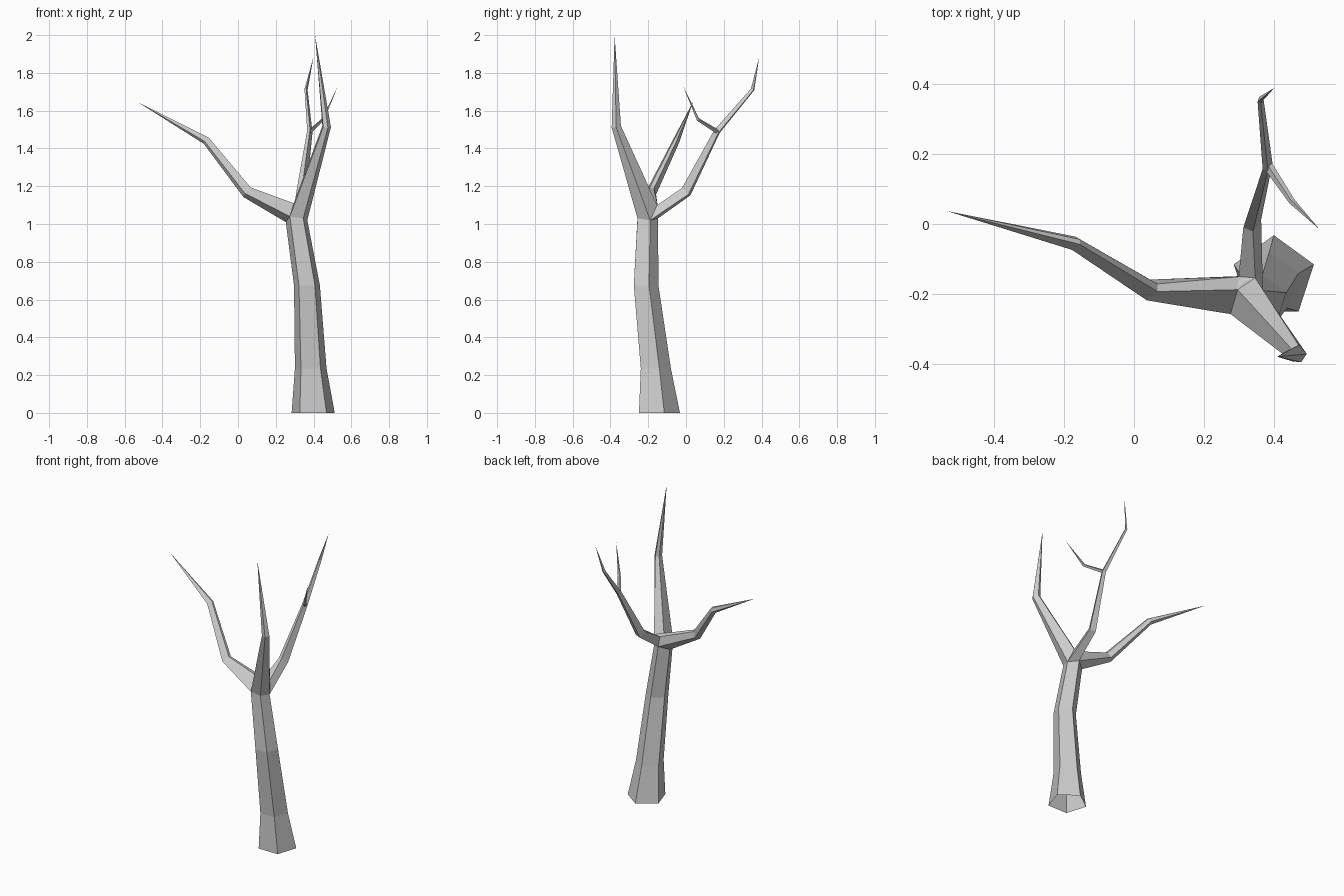
import bpy
from math import sin, cos, radians
from mathutils import Vector

if "Cube" in bpy.data.objects:
    bpy.data.objects.remove(bpy.data.objects["Cube"], do_unlink=True)

# One grey bark colour
bark = bpy.data.materials.new("grey_bark")
bark.use_nodes = True
colour = (0.6, 0.6, 0.6, 1)
bark.diffuse_color = colour
bark.node_tree.nodes["Principled BSDF"].inputs["Base Color"].default_value = colour


def loft(name, loops, tip=None):
    """Skin a list of equal loops, optionally closing on a point."""
    n = len(loops[0])
    verts = [v for loop in loops for v in loop]
    faces = []
    for k in range(len(loops) - 1):
        for i in range(n):
            j = (i + 1) % n
            faces.append((k * n + i, k * n + j, k * n + n + j, k * n + n + i))
    if tip is not None:
        last = len(verts) - n
        verts.append(Vector(tip))
        faces += [(last + i, last + (i + 1) % n, len(verts) - 1) for i in range(n)]
    mesh = bpy.data.meshes.new(name)
    mesh.from_pydata(verts, [], faces)
    mesh.materials.append(bark)
    obj = bpy.data.objects.new(name, mesh)
    bpy.context.collection.objects.link(obj)


def pentagon(x, y, z, r):
    return [Vector((x + r * cos(radians(a)), y + r * sin(radians(a)), z))
            for a in range(90, 450, 72)]


def branch(name, base, joints, tip):
    """Grow a tapering limb from a base loop through (centre, radius) joints."""
    loops = [base]
    points = [sum(base, Vector()) / len(base)] + [Vector(c) for c, r in joints] + [Vector(tip)]
    for k, (centre, radius) in enumerate(joints, 1):
        before = (points[k] - points[k - 1]).normalized()
        after = (points[k + 1] - points[k]).normalized()
        along = (before + after).normalized()
        prev = loops[-1]
        mid = points[k - 1]
        normal = Vector()
        for i, v in enumerate(prev):
            normal += (v - mid).cross(prev[(i + 1) % len(prev)] - mid)
        turn = normal.normalized().rotation_difference(along)
        ring = []
        for v in prev:
            spoke = turn @ (v - mid)
            spoke -= along * spoke.dot(along)
            ring.append(points[k] + spoke.normalized() * radius)
        loops.append(ring)
    loft(name, loops, tip)


# Trunk
trunk = [pentagon(0.398, -0.152, 0, 0.12), pentagon(0.385, -0.168, 0.235, 0.088),
         pentagon(0.365, -0.218, 0.675, 0.072), pentagon(0.31, -0.208, 1.03, 0.06)]
back, left, front_l, front_r, right = trunk[-1]
left.z, front_l.z, right.z = 1.01, 1.04, 1.02
loft("trunk", trunk)

# Crown where the limbs part
crown_a = Vector((0.295, -0.187, 1.11))
crown_b = Vector((0.345, -0.153, 1.1))
crown_c = Vector((0.298, -0.15, 1.1))
loft("crown", [[crown_a, crown_b, crown_c]], (0.313, -0.163, 1.105))

# Main limbs
branch("side_branch", [back, left, front_l, crown_a, crown_c],
       [((0.048, -0.188, 1.168), 0.032), ((-0.167, -0.055, 1.44), 0.021)],
       (-0.533, 0.037, 1.647))
branch("front_branch", [front_l, front_r, right, crown_b, crown_a],
       [((0.466, -0.37, 1.515), 0.026)], (0.408, -0.378, 2))
branch("back_branch", [right, back, crown_c, crown_b],
       [((0.336, 0.002, 1.17), 0.031), ((0.38, 0.165, 1.49), 0.017),
        ((0.36, 0.353, 1.712), 0.01)], (0.4, 0.388, 1.885))

# Twig forking from the back limb
fork = Vector((0.38, 0.168, 1.488))
twig_base = [fork + Vector(d) * 0.014 for d in ((0.8, 0.6, 0), (0, 0, 1), (-0.8, -0.6, 0), (0, 0, -1))]
branch("back_twig", twig_base, [((0.45, 0.064, 1.553), 0.009)], (0.528, -0.015, 1.728))
